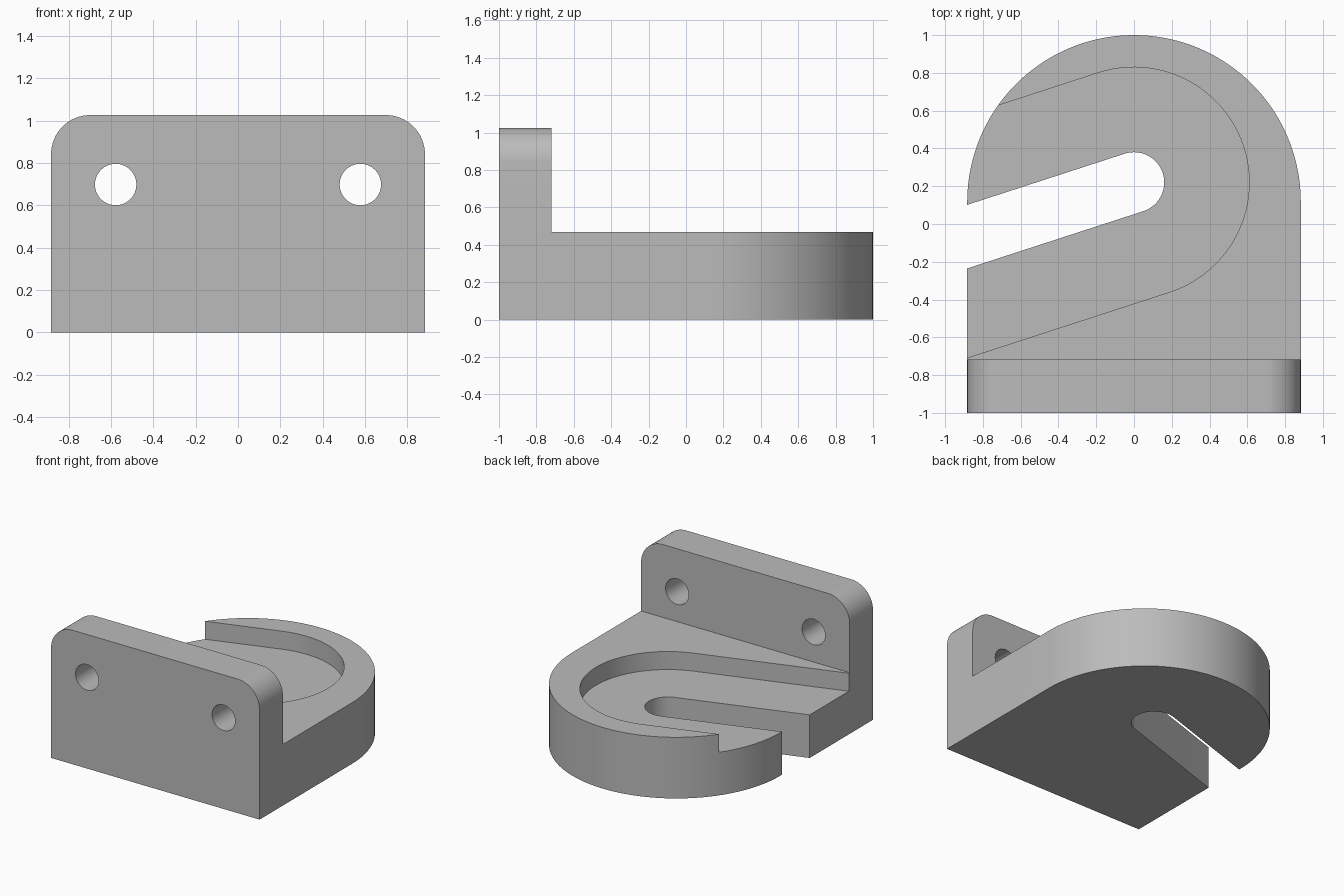
import bpy
import bmesh
from math import pi, cos, sin, radians
from mathutils import Vector, Matrix

if "Cube" in bpy.data.objects:
    bpy.data.objects.remove(bpy.data.objects["Cube"], do_unlink=True)

HALF_WIDTH = 0.883
PLATE_BACK = -0.718
BASE_TOP = 0.468
POCKET_FLOOR = 0.33
HEIGHT = 1.026
SLOT_END = (0, 0.22)
SLOT_ANGLE = radians(18)

grey = bpy.data.materials.new("plain grey")
grey.use_nodes = True
colour = (0.5, 0.5, 0.5, 1)
grey.diffuse_color = colour
grey.node_tree.nodes["Principled BSDF"].inputs["Base Color"].default_value = colour


def arc(centre, radius, start, end, steps):
    """Points along an arc, angles in radians."""
    angles = [start + (end - start) * i / steps for i in range(steps + 1)]
    return [(centre[0] + radius * cos(a), centre[1] + radius * sin(a)) for a in angles]


def prism(name, outline, low, high, upright=False):
    """Extrude an outline along z, or along y when upright."""
    bm = bmesh.new()
    face = bm.faces.new([bm.verts.new((u, v, low)) for u, v in outline])
    side = bmesh.ops.extrude_face_region(bm, geom=[face])["geom"]
    moved = [g for g in side if isinstance(g, bmesh.types.BMVert)]
    bmesh.ops.translate(bm, verts=moved, vec=Vector((0, 0, high - low)))
    if upright:
        swap = Matrix(((1, 0, 0, 0), (0, 0, 1, 0), (0, 1, 0, 0), (0, 0, 0, 1)))
        bm.transform(swap)
    bmesh.ops.recalc_face_normals(bm, faces=bm.faces)
    mesh = bpy.data.meshes.new(name)
    bm.to_mesh(mesh)
    bm.free()
    mesh.materials.append(grey)
    obj = bpy.data.objects.new(name, mesh)
    bpy.context.collection.objects.link(obj)
    return obj


def combine(target, tool, operation):
    """Apply a boolean and remove the tool object."""
    mod = target.modifiers.new(tool.name, "BOOLEAN")
    mod.object, mod.operation, mod.solver = tool, operation, "EXACT"
    bpy.ops.object.select_all(action="DESELECT")
    target.select_set(True)
    bpy.context.view_layer.objects.active = target
    bpy.ops.object.modifier_apply(modifier=mod.name)
    bpy.data.objects.remove(tool, do_unlink=True)


def slanted_slot(radius):
    """Round-ended slot running from the slot end out past the -x side."""
    turn = pi / 2 + SLOT_ANGLE
    cap = arc(SLOT_END, radius, turn - pi, turn, 48)
    away = Vector((-cos(SLOT_ANGLE), -sin(SLOT_ANGLE))) * 2
    # the first and last cap points are the tangent points of the straight sides
    first, last = Vector(cap[0]) + away, Vector(cap[-1]) + away
    return [tuple(first)] + cap + [tuple(last)]


# Base slab with a round back
round_back = arc((0, 1 - HALF_WIDTH), HALF_WIDTH, 0, pi, 72)
bracket = prism("bracket", [(-HALF_WIDTH, -1), (HALF_WIDTH, -1)] + round_back, 0, BASE_TOP)

# Pocket in the top of the slab, then the narrow through slot
combine(bracket, prism("pocket_cutter", slanted_slot(0.61), POCKET_FLOOR, 1), "DIFFERENCE")
combine(bracket, prism("slot_cutter", slanted_slot(0.16), -1, 1), "DIFFERENCE")

# Upright mounting plate with rounded upper corners
corner = 0.185
cx, cz = HALF_WIDTH - corner, HEIGHT - corner
outline = [(-HALF_WIDTH, 0), (HALF_WIDTH, 0)]
outline += arc((cx, cz), corner, 0, pi / 2, 16) + arc((-cx, cz), corner, pi / 2, pi, 16)
combine(bracket, prism("mounting_plate", outline, -1, PLATE_BACK, True), "UNION")

# Two screw holes through the plate
for side in (-1, 1):
    circle = arc((side * 0.578, 0.698), 0.098, 0, 2 * pi, 40)[:-1]
    combine(bracket, prism("screw_hole_cutter", circle, -1.2, -0.5, True), "DIFFERENCE")

# Clean up the joined surface and smooth the curved walls
bm = bmesh.new()
bm.from_mesh(bracket.data)
bmesh.ops.remove_doubles(bm, verts=bm.verts, dist=0.0001)
bmesh.ops.dissolve_limit(bm, angle_limit=radians(0.5), verts=bm.verts, edges=bm.edges)
bm.to_mesh(bracket.data)
bm.free()
bpy.ops.object.select_all(action="DESELECT")
bracket.select_set(True)
bpy.context.view_layer.objects.active = bracket
bpy.ops.object.shade_smooth_by_angle(angle=radians(30))
